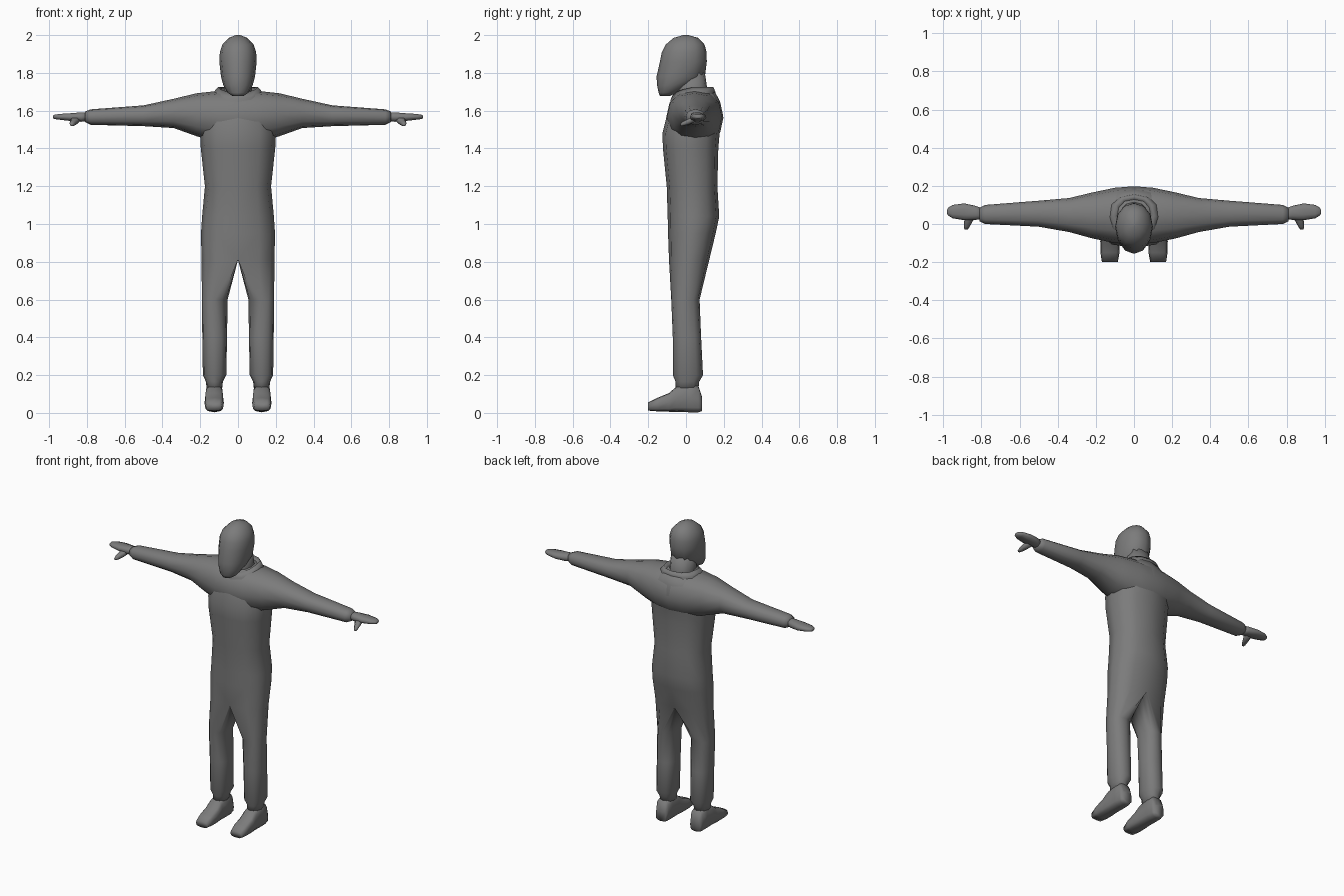
import bpy, bmesh, math
from mathutils import Vector

grey = bpy.data.materials.new("mid grey")
grey.diffuse_color = (0.2, 0.2, 0.2, 1)


def spow(v, p):
    return math.copysign(abs(v) ** p, v)


def ring(axis, pos, a0, a1, b0, b1, n=12, p=0.85):
    """Rounded section across an axis, filling the given box."""
    pts = []
    for i in range(n):
        t = 2 * math.pi * i / n
        a = (a0 + a1) / 2 + (a1 - a0) / 2 * spow(math.cos(t), p)
        b = (b0 + b1) / 2 + (b1 - b0) / 2 * spow(math.sin(t), p)
        pts.append({"x": (pos, a, b), "y": (a, pos, b), "z": (a, b, pos)}[axis])
    return pts


def loft(name, rings, mirror=False, caps=(True, True), drop_centre=False):
    """Skin a list of equal sections; optionally mirror across x = 0."""
    bm = bmesh.new()
    rows = [[bm.verts.new(p) for p in r] for r in rings]
    n = len(rows[0])
    for r0, r1 in zip(rows, rows[1:]):
        for i in range(n):
            j = (i + 1) % n
            bm.faces.new((r0[i], r0[j], r1[j], r1[i]))
    if caps[0]:
        bm.faces.new(rows[0][::-1])
    if caps[1]:
        bm.faces.new(rows[-1])
    if drop_centre:
        inner = [f for f in bm.faces if all(abs(v.co.x) < 1e-5 for v in f.verts)]
        bmesh.ops.delete(bm, geom=inner, context="FACES")
    if mirror:
        copy = bmesh.ops.duplicate(bm, geom=bm.verts[:] + bm.edges[:] + bm.faces[:])["geom"]
        for v in (g for g in copy if isinstance(g, bmesh.types.BMVert)):
            v.co.x *= -1
    bmesh.ops.remove_doubles(bm, verts=bm.verts[:], dist=0.0005)
    bmesh.ops.recalc_face_normals(bm, faces=bm.faces[:])
    for f in bm.faces:
        f.smooth = True
    mesh = bpy.data.meshes.new(name)
    bm.to_mesh(mesh)
    bm.free()
    mesh.materials.append(grey)
    ob = bpy.data.objects.new(name, mesh)
    bpy.context.collection.objects.link(ob)
    return ob


def half_trunk(z, rx, y0, y1):
    """Half torso section: rounded outside, flat along the centre plane."""
    pts = []
    for i in range(12):
        t = -math.pi / 2 + math.pi * i / 6
        c, s = math.cos(t), math.sin(t)
        x = rx * spow(c, 0.8) if 0 < i < 6 else 0.0
        pts.append((x, (y0 + y1) / 2 + (y1 - y0) / 2 * spow(s, 0.85), z))
    return pts


def leg_ring(z, x0, x1, y0, y1):
    r = ring("z", z, x0, x1, y0, y1)
    return r[9:] + r[:9]


# Trunk and trouser legs in one skin, split at the crotch
legs = [(0.12, 0.085, 0.165, -0.055, 0.065), (0.165, 0.08, 0.17, -0.055, 0.07),
        (0.2, 0.062, 0.186, -0.07, 0.09), (0.4, 0.058, 0.189, -0.07, 0.08),
        (0.6, 0.055, 0.191, -0.078, 0.072)]
trunk = [(0.81, 0.193, -0.09, 0.123), (0.95, 0.196, -0.095, 0.157),
         (1.04, 0.19, -0.097, 0.176), (1.2, 0.175, -0.102, 0.166),
         (1.4, 0.197, -0.122, 0.171), (1.48, 0.2, -0.125, 0.178),
         (1.58, 0.19, -0.1, 0.195), (1.65, 0.16, -0.075, 0.18),
         (1.705, 0.1, -0.05, 0.15)]
loft("boiler_suit", [leg_ring(*s) for s in legs] + [half_trunk(*s) for s in trunk],
     mirror=True, drop_centre=True)

# Sleeves: x, y range, z range
arm = [(0.0, -0.105, 0.198, 1.42, 1.705), (0.1, -0.1, 0.19, 1.43, 1.705),
       (0.22, -0.075, 0.165, 1.465, 1.692), (0.34, -0.042, 0.136, 1.508, 1.663),
       (0.5, -0.014, 0.122, 1.518, 1.628), (0.78, 0.0, 0.1, 1.525, 1.607),
       (0.81, 0.015, 0.085, 1.54, 1.595)]
loft("sleeves", [ring("x", *s) for s in arm], mirror=True, caps=(False, True))

# Hands and thumbs
hand = [(0.79, 0.025, 0.08, 1.545, 1.592), (0.83, 0.022, 0.095, 1.54, 1.592),
        (0.89, 0.02, 0.108, 1.545, 1.587), (0.95, 0.03, 0.1, 1.552, 1.583),
        (0.975, 0.045, 0.085, 1.556, 1.578), (0.98, 0.055, 0.075, 1.562, 1.573)]
loft("hands", [ring("x", *s, n=10) for s in hand], mirror=True)
thumb = [(0.05, 0.825, 0.885, 1.54, 1.575), (0.015, 0.845, 0.89, 1.525, 1.56),
         (-0.015, 0.862, 0.892, 1.518, 1.545), (-0.03, 0.872, 0.888, 1.518, 1.532)]
loft("thumbs", [ring("y", *s, n=6) for s in thumb], mirror=True)

# Shoes: y, x range, z range
shoe = [(-0.2, 0.085, 0.168, 0.012, 0.055), (-0.15, 0.076, 0.176, 0.008, 0.08),
        (-0.09, 0.075, 0.177, 0.006, 0.105), (-0.05, 0.078, 0.174, 0.006, 0.14),
        (0.02, 0.08, 0.172, 0.003, 0.155), (0.065, 0.082, 0.17, 0.003, 0.145),
        (0.085, 0.09, 0.162, 0.01, 0.085)]
loft("shoes", [ring("y", *s, p=0.6) for s in shoe], mirror=True)

# Head and neck
head = [(1.678, 0.03, -0.138, -0.085), (1.695, 0.055, -0.145, -0.045),
        (1.735, 0.078, -0.153, 0.03), (1.78, 0.09, -0.156, 0.1),
        (1.86, 0.099, -0.138, 0.11), (1.91, 0.096, -0.128, 0.109),
        (1.95, 0.083, -0.107, 0.098), (1.985, 0.05, -0.066, 0.066),
        (2.0, 0.012, -0.015, 0.012)]
loft("head", [ring("z", z, -w, w, a, b, p=0.95) for z, w, a, b in head])
neck = [(1.62, 0.085, -0.05, 0.12), (1.7, 0.075, -0.052, 0.115), (1.8, 0.07, -0.05, 0.1)]
loft("neck", [ring("z", z, -w, w, a, b) for z, w, a, b in neck])

# Collar: a folded band dipping to a point at the throat
collar = []
for z, w, a, b in [(1.665, 0.145, -0.085, 0.155), (1.7, 0.128, -0.08, 0.155),
                   (1.725, 0.105, -0.062, 0.145), (1.7, 0.085, -0.05, 0.125)]:
    collar.append([(x, y, z - 0.035 * max(0.0, (0.02 - y) / 0.1))
                   for x, y, z in ring("z", z, -w, w, a, b)])
loft("collar", collar, caps=(False, False))
